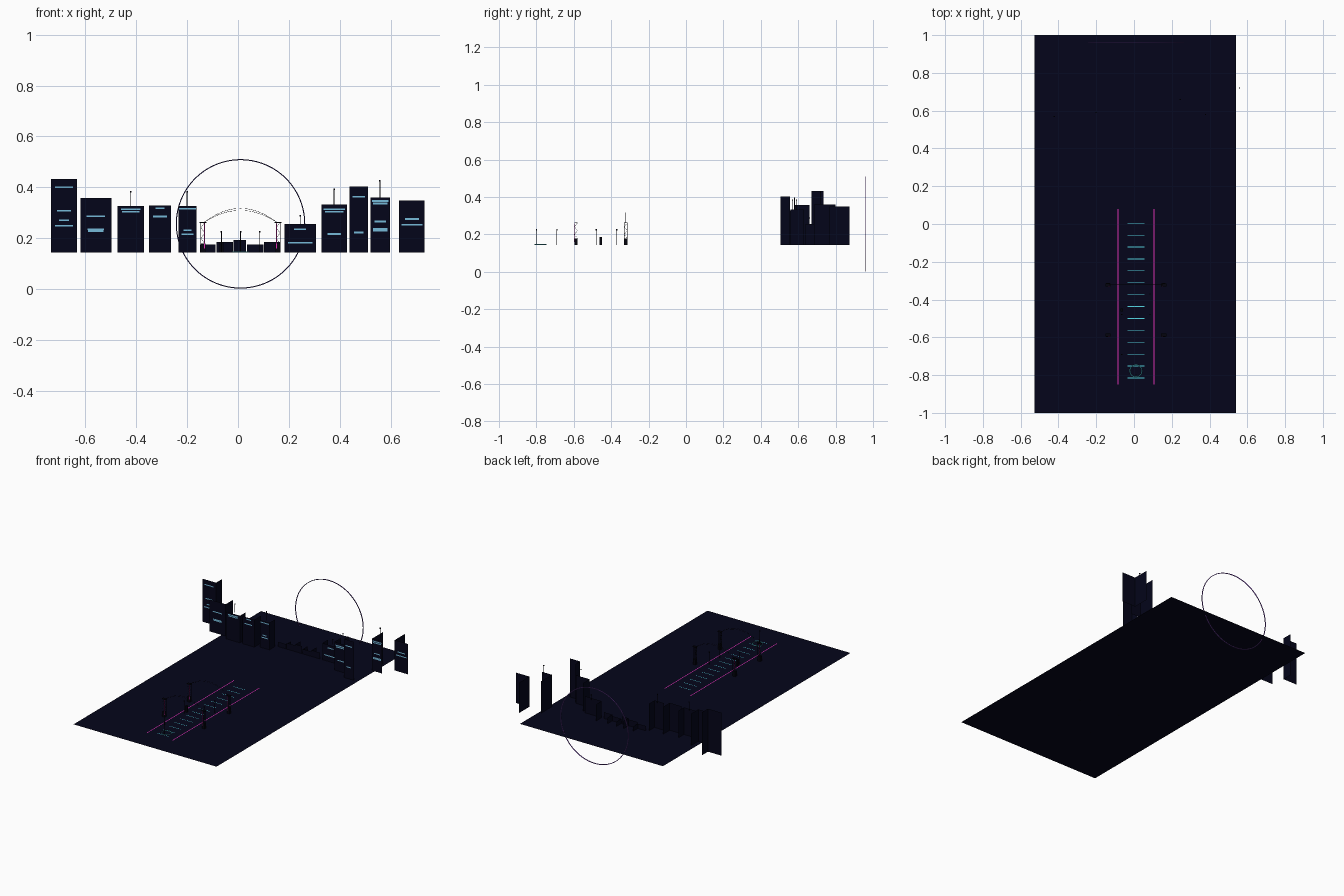
import bpy, bmesh, math
from mathutils import Vector

if "Cube" in bpy.data.objects:
    bpy.data.objects.remove(bpy.data.objects["Cube"])

Z = 0.143   # street level
CX = 0.01   # centre line of the street


def material(name, rgb):
    m = bpy.data.materials.new(name)
    m.diffuse_color = (*rgb, 1)
    m.use_nodes = True
    m.node_tree.nodes["Principled BSDF"].inputs["Base Color"].default_value = m.diffuse_color
    return m


GROUND = material("night_navy", (0.0014, 0.0016, 0.0105))
WALL = material("wall_navy", (0.0012, 0.0015, 0.0100))
DARK = material("near_black", (0.001, 0.001, 0.004))
BLUE = material("window_blue", (0.18, 0.50, 0.70))
CYAN = material("cyan", (0.10, 0.75, 0.85))
MAGENTA = material("magenta", (0.80, 0.03, 0.50))
PURPLE = material("purple", (0.30, 0.10, 0.65))
RIM = material("rim_indigo", (0.015, 0.010, 0.075))


def finish(name, bm, mat):
    me = bpy.data.meshes.new(name)
    bm.to_mesh(me)
    bm.free()
    me.materials.append(mat)
    ob = bpy.data.objects.new(name, me)
    bpy.context.collection.objects.link(ob)
    return ob


def quad(bm, *pts):
    bm.faces.new([bm.verts.new(p) for p in pts])


def box(bm, x0, x1, y0, y1, z0, z1):
    vs = bmesh.ops.create_cube(bm, size=1)["verts"]
    for v in vs:
        v.co = Vector(((x0, x1)[v.co.x > 0], (y0, y1)[v.co.y > 0], (z0, z1)[v.co.z > 0]))


def bar(bm, a, b, r, sides=4):
    """Thin rod between two points."""
    a, b = Vector(a), Vector(b)
    vs = bmesh.ops.create_cone(bm, cap_ends=True, segments=sides, radius1=r, radius2=r,
                               depth=(b - a).length)["verts"]
    rot = (b - a).to_track_quat('Z', 'Y')
    for v in vs:
        v.co = rot @ v.co + (a + b) / 2


def flat_rect(bm, x0, x1, y0, y1, z):
    quad(bm, (x0, y0, z), (x1, y0, z), (x1, y1, z), (x0, y1, z))


# Ground sheet
bm = bmesh.new()
flat_rect(bm, -0.528, 0.54, -1, 1, Z)
finish("ground", bm, GROUND)

# Towers: x0, x1, front y, back y, top
towers = [
    (-.735, -.633, .67, .735, .433), (-.62, -.498, .58, .66, .358),
    (-.473, -.37, .55, .61, .326), (-.35, -.263, .55, .62, .328),
    (-.233, -.164, .57, .63, .326), (.182, .306, .64, .70, .255),
    (.328, .429, .56, .63, .333), (.438, .512, .505, .555, .403),
    (.522, .597, .685, .80, .359), (.634, .734, .766, .874, .348)]
# Lit window strips per tower: half width, height
strips = [
    [(.035, .40), (.027, .308), (.02, .27), (.036, .249)],
    [(.036, .286), (.032, .235), (.03, .228)],
    [(.038, .313), (.034, .304)],
    [(.018, .317), (.027, .285)],
    [(.033, .315), (.015, .231), (.024, .215)],
    [(.023, .235), (.048, .182)],
    [(.042, .314), (.036, .304), (.027, .216)],
    [(.025, .363), (.018, .222)],
    [(.032, .346), (.029, .336), (.022, .265), (.029, .236), (.029, .229)],
    [(.028, .275), (.041, .252)]]
walls, lights = bmesh.new(), bmesh.new()
for (x0, x1, y0, y1, top), rows in zip(towers, strips):
    # Each tower shows a front wall and the wall facing the street
    quad(walls, (x0, y0, Z), (x1, y0, Z), (x1, y0, top), (x0, y0, top))
    s = x1 if x0 < 0 else x0
    quad(walls, (s, y0, Z), (s, y1, Z), (s, y1, top), (s, y0, top))
    mid, y = (x0 + x1) / 2, y0 - 0.002
    for w, z in rows:
        quad(lights, (mid - w, y, z - .0033), (mid + w, y, z - .0033),
             (mid + w, y, z + .0033), (mid - w, y, z + .0033))
finish("tower_walls", walls, WALL)
finish("tower_windows", lights, BLUE)

# Low blocks closing the street
bm = bmesh.new()
for x0, x1, top in [(-.15, -.088, .175), (-.085, -.02, .185), (-.018, .031, .193),
                    (.035, .10, .175), (.102, .165, .185)]:
    y = .64
    quad(bm, (x0, y, Z), (x1, y, Z), (x1, y, top), (x0, y, top))
    s = x1 if x0 < -.03 else x0
    quad(bm, (s, y, Z), (s, y + .05, Z), (s, y + .05, top), (s, y, top))
finish("low_blocks", bm, WALL)

# Roof antennas with small tips
bm = bmesh.new()
for x, y, z0, z1 in [(-.422, .57, .326, .383), (-.20, .59, .326, .383), (.245, .66, .255, .288),
                     (.378, .58, .333, .393), (.558, .72, .359, .425)]:
    bar(bm, (x, y, z0), (x, y, z1), .0016)
    box(bm, x - .003, x + .003, y - .003, y + .003, z1 - .003, z1 + .003)
finish("antennas", bm, DARK)

# Large halo: slim bands, indigo towards the street and purple behind
for name, y, mat in [("halo_front", .9585, RIM), ("halo_back", .960, PURPLE)]:
    bm = bmesh.new()
    n, r0, r1 = 96, .2505, .2545
    for i in range(n):
        a, b = 2 * math.pi * i / n, 2 * math.pi * (i + 1) / n
        ring = [(CX + r * math.cos(t), y, .256 + r * math.sin(t))
                for r, t in ((r0, a), (r1, a), (r1, b), (r0, b))]
        quad(bm, *ring)
        if mat is PURPLE:   # outer rim gives the band its thickness
            p, q = Vector(ring[1]), Vector(ring[2])
            d = Vector((0, .003, 0))
            quad(bm, p, q, q + d, p + d)
            quad(bm, *[Vector(v) + d for v in reversed(ring)])
    finish(name, bm, mat)

# Runway edge lines
bm = bmesh.new()
for s in (-1, 1):
    x = CX + s * .095
    flat_rect(bm, x - .0025, x + .0025, -.85, .08, Z + .003)
finish("runway_edges", bm, MAGENTA)

# Runway cross bars and inner lines
bm = bmesh.new()
for i in range(14):
    y = -.815 + i * .063
    flat_rect(bm, CX - .045, CX + .045, y - .0017, y + .0017, Z + .003)
finish("runway_bars", bm, CYAN)

# Landing ring
bpy.ops.mesh.primitive_torus_add(location=(CX, -.778, Z + .003), major_radius=.032,
                                 minor_radius=.002, major_segments=32, minor_segments=4)
bpy.context.object.name = "landing_ring"
bpy.context.object.data.materials.append(CYAN)

# Two gateways: lattice posts, caps, arched top, magenta strips on the inner side
frame, brace = bmesh.new(), bmesh.new()
for gy in (-.588, -.322):
    for s in (-1, 1):
        px = CX + s * .148
        box(frame, px - .010, px + .010, gy - .009, gy + .009, Z, .178)
        box(frame, px - .014, px + .014, gy - .008, gy + .008, .260, .264)
        for dx in (-.008, .008):
            for dy in (-.008, .008):
                bar(frame, (px + dx, gy + dy, Z), (px + dx, gy + dy, .262), .0010)
        ix = px - s * .006
        box(brace, ix - .0017, ix + .0017, gy - .0105, gy - .0085, .16, .258)
        for i in range(4):
            z = .178 + i * .021
            d = .008 if i % 2 else -.008
            bar(frame, (px - d, gy - .008, z), (px + d, gy - .008, z + .021), .0006)
            bar(frame, (px - s * .008, gy - d, z), (px - s * .008, gy + d, z + .021), .0007)
    for rise in (.055, .047):
        pts = [(CX + .143 * t / 8, gy, .262 + rise * (1 - (t / 8) ** 2)) for t in range(-8, 9)]
        for a, b in zip(pts, pts[1:]):
            bar(frame, a, b, .0006)
finish("gateway_frames", frame, DARK)
finish("gateway_strips", brace, MAGENTA)

# Street lamps, kiosk block and landing beacon
bm = bmesh.new()
for x, y in [(-.065, -.69), (-.065, -.48), (.085, -.48), (.085, -.37), (CX, -.80)]:
    bar(bm, (x, y, Z), (x, y, .225), .0014)
    box(bm, x - .003, x + .003, y - .003, y + .003, .222, .228)
box(bm, -.072, -.058, -.462, -.448, Z, .185)
finish("street_lamps", bm, DARK)
